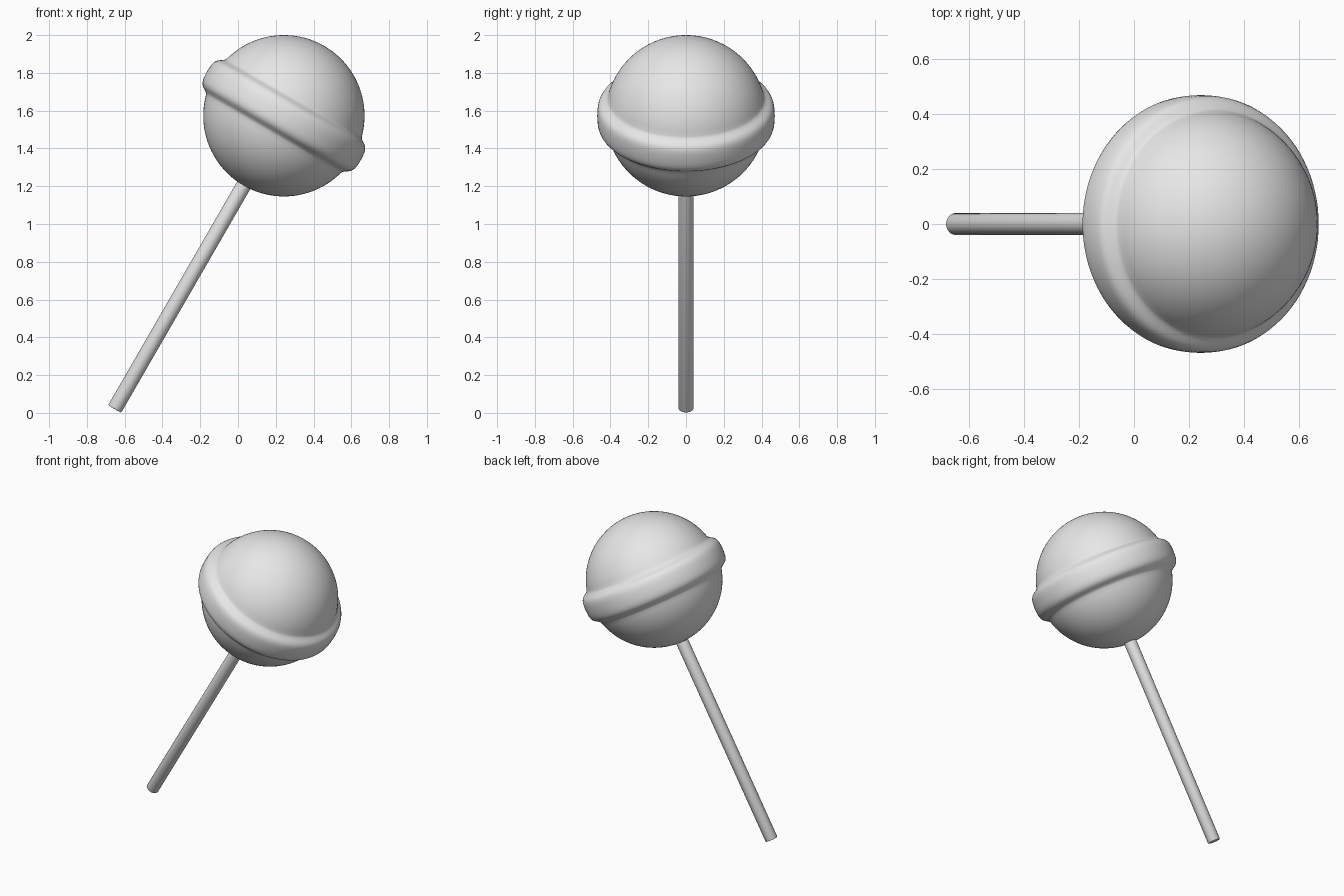
import bpy, bmesh, math
from mathutils import Matrix, Vector

if "Cube" in bpy.data.objects:
    bpy.data.objects.remove(bpy.data.objects["Cube"])

CENTRE = Vector((0.243, 0, 1.573))
RADIUS = 0.427
TILT = Matrix.Translation(CENTRE) @ Matrix.Rotation(math.radians(30), 4, 'Y')

grey = bpy.data.materials.new("plain_grey")
grey.use_nodes = True
grey.diffuse_color = (0.8, 0.8, 0.8, 1)
grey.node_tree.nodes["Principled BSDF"].inputs["Base Color"].default_value = (0.8, 0.8, 0.8, 1)


def lathe(name, profile, steps):
    """Spin a (radius, height) profile around the tilted axis."""
    bm = bmesh.new()
    verts = [bm.verts.new((r, 0, z)) for r, z in profile]
    edges = [bm.edges.new(pair) for pair in zip(verts, verts[1:])]
    bmesh.ops.spin(bm, geom=verts + edges, cent=(0, 0, 0), axis=(0, 0, 1),
                   angle=math.tau, steps=steps)
    bmesh.ops.remove_doubles(bm, verts=bm.verts, dist=0.0001)
    bmesh.ops.recalc_face_normals(bm, faces=bm.faces)
    mesh = bpy.data.meshes.new(name)
    bm.to_mesh(mesh)
    bm.free()
    mesh.materials.append(grey)
    obj = bpy.data.objects.new(name, mesh)
    obj.matrix_world = TILT
    bpy.context.collection.objects.link(obj)
    bpy.ops.object.select_all(action='DESELECT')
    obj.select_set(True)
    bpy.context.view_layer.objects.active = obj
    bpy.ops.object.shade_smooth_by_angle(angle=math.radians(50))
    return obj


# Candy ball: a round cap, a raised band with soft edges, and the mirrored cap
cap_end = math.acos(0.112 / RADIUS)
cap = [(RADIUS * math.sin(cap_end * i / 24), RADIUS * math.cos(cap_end * i / 24))
       for i in range(25)]
band = [(0.416, 0.104), (0.423, 0.097), (0.433, 0.090), (0.445, 0.082),
        (0.455, 0.073), (0.462, 0.061), (0.467, 0.045), (0.469, 0.023)]
half = cap + band
candy = lathe("candy_ball", half + [(0.47, 0)] + [(r, -z) for r, z in reversed(half)], 96)

# Stick: a plain rod with a slightly softened end, running into the ball
stick = lathe("stick", [(0, -0.3), (0.04, -0.3), (0.04, -1.786),
                        (0.037, -1.792), (0, -1.793)], 32)
